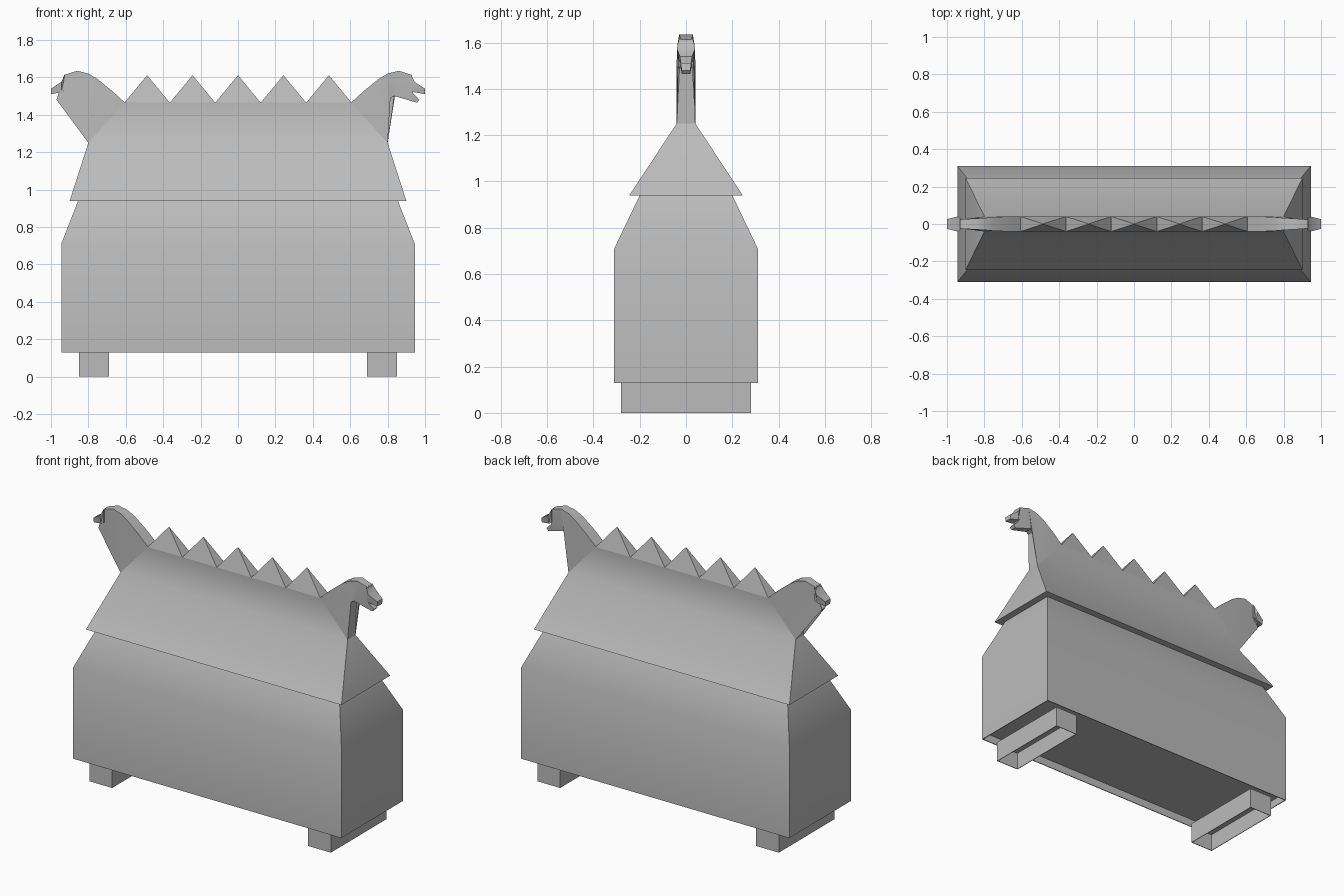
import bpy, bmesh

if "Cube" in bpy.data.objects:
    bpy.data.objects.remove(bpy.data.objects["Cube"])

grey = bpy.data.materials.new("plain_grey")
grey.diffuse_color = (0.5, 0.5, 0.5, 1)
grey.use_nodes = True
grey.node_tree.nodes["Principled BSDF"].inputs["Base Color"].default_value = grey.diffuse_color


def finish(bm, name):
    """Turn a bmesh into a grey object, smooth except at sharp edges."""
    bmesh.ops.recalc_face_normals(bm, faces=bm.faces)
    mesh = bpy.data.meshes.new(name)
    bm.to_mesh(mesh)
    bm.free()
    mesh.materials.append(grey)
    obj = bpy.data.objects.new(name, mesh)
    bpy.context.collection.objects.link(obj)
    bpy.ops.object.select_all(action='DESELECT')
    obj.select_set(True)
    bpy.context.view_layer.objects.active = obj
    bpy.ops.object.shade_smooth_by_angle(angle=0.68)
    return obj


def loft(name, rings, cx=0):
    """Closed stack of rectangles given as (half x, half y, z)."""
    bm = bmesh.new()
    loops = [[bm.verts.new((cx + sx * hx, sy * hy, z))
              for sx, sy in ((-1, -1), (1, -1), (1, 1), (-1, 1))]
             for hx, hy, z in rings]
    for a, b in zip(loops, loops[1:]):
        for i in range(4):
            j = (i + 1) % 4
            bm.faces.new((a[i], a[j], b[j], b[i]))
    bm.faces.new(loops[0][::-1])
    bm.faces.new(loops[-1])
    return finish(bm, name)


def slab(name, profile, side):
    """Side profile of (x, z, half thickness), mirrored by side."""
    bm = bmesh.new()
    front = [bm.verts.new((side * x, -w, z)) for x, z, w in profile]
    back = [bm.verts.new((side * x, w, z)) for x, z, w in profile]
    caps = [bm.faces.new(front), bm.faces.new(back[::-1])]
    n = len(profile)
    for i in range(n):
        j = (i + 1) % n
        bm.faces.new((front[i], front[j], back[j], back[i]))
    bmesh.ops.triangulate(bm, faces=caps)
    return finish(bm, name)


# Chest body with a shallow recess underneath and tapered shoulders
loft("chest_body", [(0.94, 0.305, 0.18), (0.94, 0.305, 0.13), (0.945, 0.31, 0.13),
                    (0.945, 0.31, 0.71), (0.855, 0.20, 0.94)])

# Overhanging roof rising to a thin upright ridge
loft("roof", [(0.90, 0.245, 0.94), (0.80, 0.04, 1.25), (0.605, 0.04, 1.465)])

# Pyramid teeth along the ridge
for i in range(5):
    loft(f"ridge_tooth_{i + 1}", [(0.121, 0.04, 1.465), (0.001, 0.001, 1.61)],
         cx=(i - 2) * 0.243)

neck = [(0.605, 1.465, 0.04), (0.67, 1.525, 0.04), (0.75, 1.59, 0.037),
        (0.80, 1.62, 0.032), (0.86, 1.635, 0.029), (0.93, 1.613, 0.024),
        (0.935, 1.515, 0.024), (0.97, 1.48, 0.018), (0.957, 1.465, 0.018),
        (0.835, 1.50, 0.025), (0.815, 1.49, 0.028), (0.80, 1.25, 0.04)]
snout = [(0.925, 1.615, 0.03), (0.945, 1.575, 0.04), (1.0, 1.54, 0.026),
         (1.0, 1.51, 0.022), (0.945, 1.52, 0.03), (0.925, 1.53, 0.03)]

for side, label in ((-1, "left"), (1, "right")):
    # Animal neck with lower jaw, and the wider snout
    slab(f"{label}_neck_and_jaw", neck, side)
    slab(f"{label}_snout", snout, side)
    # Hollow foot
    loft(f"{label}_foot", [(0.076, 0.276, 0.11), (0.076, 0.276, 0),
                           (0.08, 0.28, 0), (0.08, 0.28, 0.131)], cx=side * 0.77)
